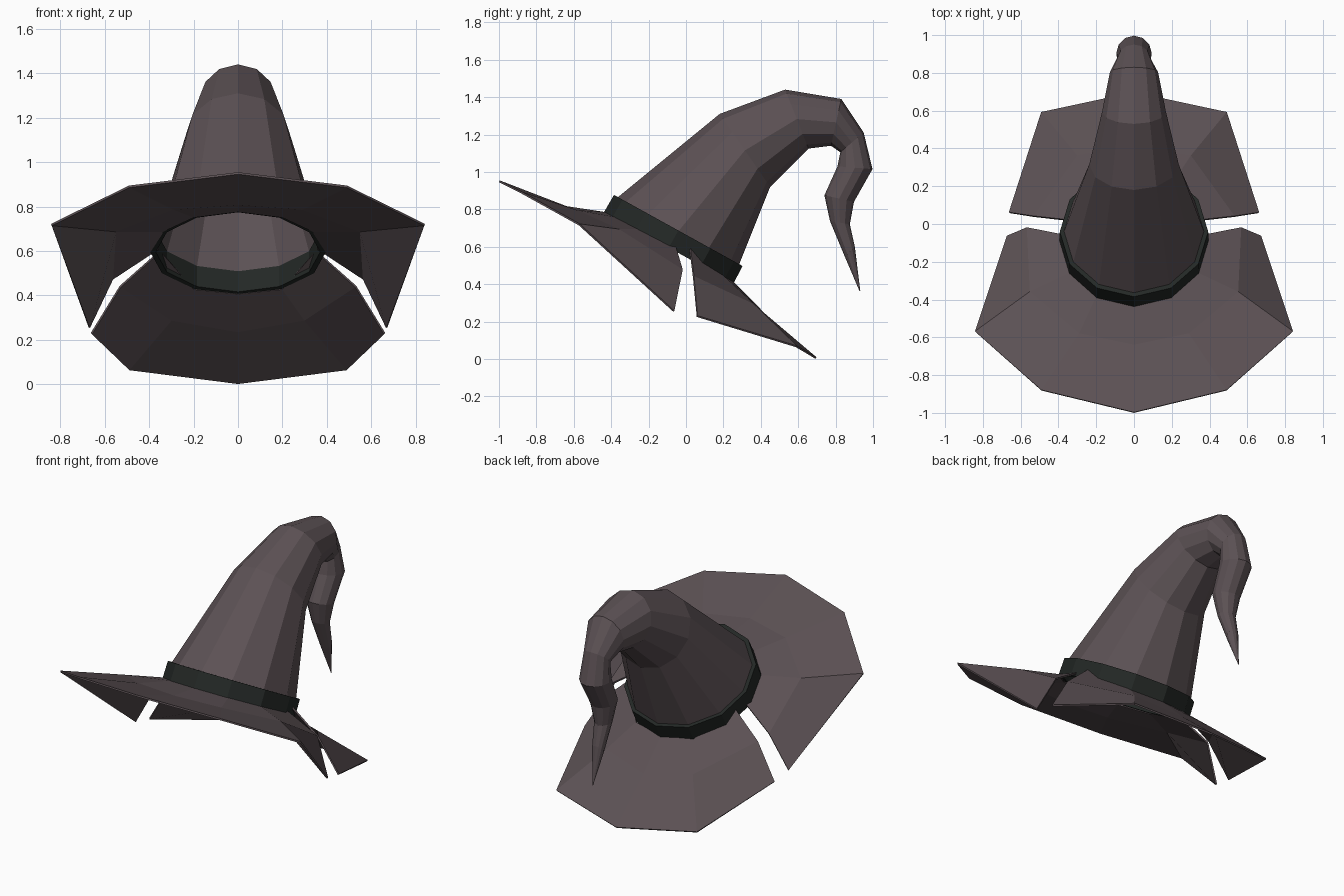
import bpy, math
from mathutils import Vector

if "Cube" in bpy.data.objects:
    bpy.data.objects.remove(bpy.data.objects["Cube"])

SIDES = 12


def material(name, rgb):
    m = bpy.data.materials.new(name)
    m.diffuse_color = (*rgb, 1)
    m.use_nodes = True
    m.node_tree.nodes["Principled BSDF"].inputs["Base Color"].default_value = m.diffuse_color
    return m


felt = material("dusky plum felt", (0.107, 0.083, 0.090))
ribbon = material("dark green ribbon", (0.017, 0.021, 0.019))


def make(name, verts, faces, mat):
    me = bpy.data.meshes.new(name)
    me.from_pydata([tuple(v) for v in verts], [], faces)
    me.materials.append(mat)
    ob = bpy.data.objects.new(name, me)
    bpy.context.collection.objects.link(ob)
    return ob


def ring(outer, inner):
    """Circle of points whose diameter joins two (y, z) points of the side profile."""
    a, b = Vector((0, *outer)), Vector((0, *inner))
    c, d = (a + b) / 2, (a - b) / 2
    side = Vector((d.length, 0, 0))
    return [c + d * math.cos(t) + side * math.sin(t)
            for t in (2 * math.pi * i / SIDES for i in range(SIDES))]


def loft(name, rings, mat, closed=False):
    """Skin a list of rings with quads; closed joins last ring to first."""
    n, count = SIDES, len(rings)
    faces = []
    for k in range(count if closed else count - 1):
        p, q = k * n, (k + 1) % count * n
        faces += [(p + i, p + (i + 1) % n, q + (i + 1) % n, q + i) for i in range(n)]
    return make(name, [v for r in rings for v in r], faces, mat)


# Crown: pairs of outer and inner side-profile points along the bent cone
profile = [((-0.37, 0.86), (0.28, 0.495)), ((0.18, 1.31), (0.45, 0.92)),
           ((0.53, 1.44), (0.655, 1.125)), ((0.83, 1.39), (0.775, 1.14)),
           ((0.95, 1.21), (0.825, 1.105)), ((0.997, 1.015), (0.81, 1.03)),
           ((0.898, 0.84), (0.74, 0.875)), ((0.876, 0.72), (0.77, 0.737)),
           ((0.903, 0.598), (0.85, 0.545)), ((0.932, 0.362), (0.928, 0.362))]
loft("crown", [ring(o, i) for o, i in profile], felt)

# Ribbon band: tilted hollow ring round the base of the crown
center, along, up = Vector((-0.092, 0.595)), Vector((0.875, -0.484)), Vector((0.484, 0.875))


def band_ring(r, h):
    c = center + up * h
    return ring(c - along * r, c + along * r)


loft("hat_band", [band_ring(0.395, 0), band_ring(0.393, 0.105),
                  band_ring(0.368, 0.105), band_ring(0.37, 0)], ribbon, closed=True)


# Brim: each panel is three rows (inner, fold, edge) from the centre line to the side slit
def brim(name, rows):
    n = len(rows[0])
    faces = [(k * n + i, k * n + i + 1, (k + 1) * n + i + 1, (k + 1) * n + i)
             for k in range(len(rows) - 1) for i in range(n - 1)]
    ob = make(name, [v for r in rows for v in r], faces, felt)
    mirror = ob.modifiers.new("mirror", 'MIRROR')
    mirror.use_axis = (True, False, False)
    solid = ob.modifiers.new("thickness", 'SOLIDIFY')
    solid.thickness, solid.offset = 0.01, 0


brim("brim_front", [
    [(0, -0.43, 0.78), (0.20, -0.385, 0.755), (0.34, -0.26, 0.69), (0.36, -0.06, 0.61)],
    [(0, -0.64, 0.812), (0.29, -0.58, 0.79), (0.55, -0.36, 0.69), (0.565, -0.02, 0.475)],
    [(0, -0.998, 0.95), (0.49, -0.88, 0.89), (0.84, -0.57, 0.718), (0.67, -0.065, 0.255)]])
brim("brim_back", [
    [(0, 0.25, 0.41), (0.20, 0.21, 0.43), (0.35, 0.02, 0.60)],
    [(0, 0.42, 0.238), (0.30, 0.36, 0.29), (0.53, 0.04, 0.44)],
    [(0, 0.695, 0.005), (0.49, 0.59, 0.067), (0.66, 0.06, 0.228)]])
